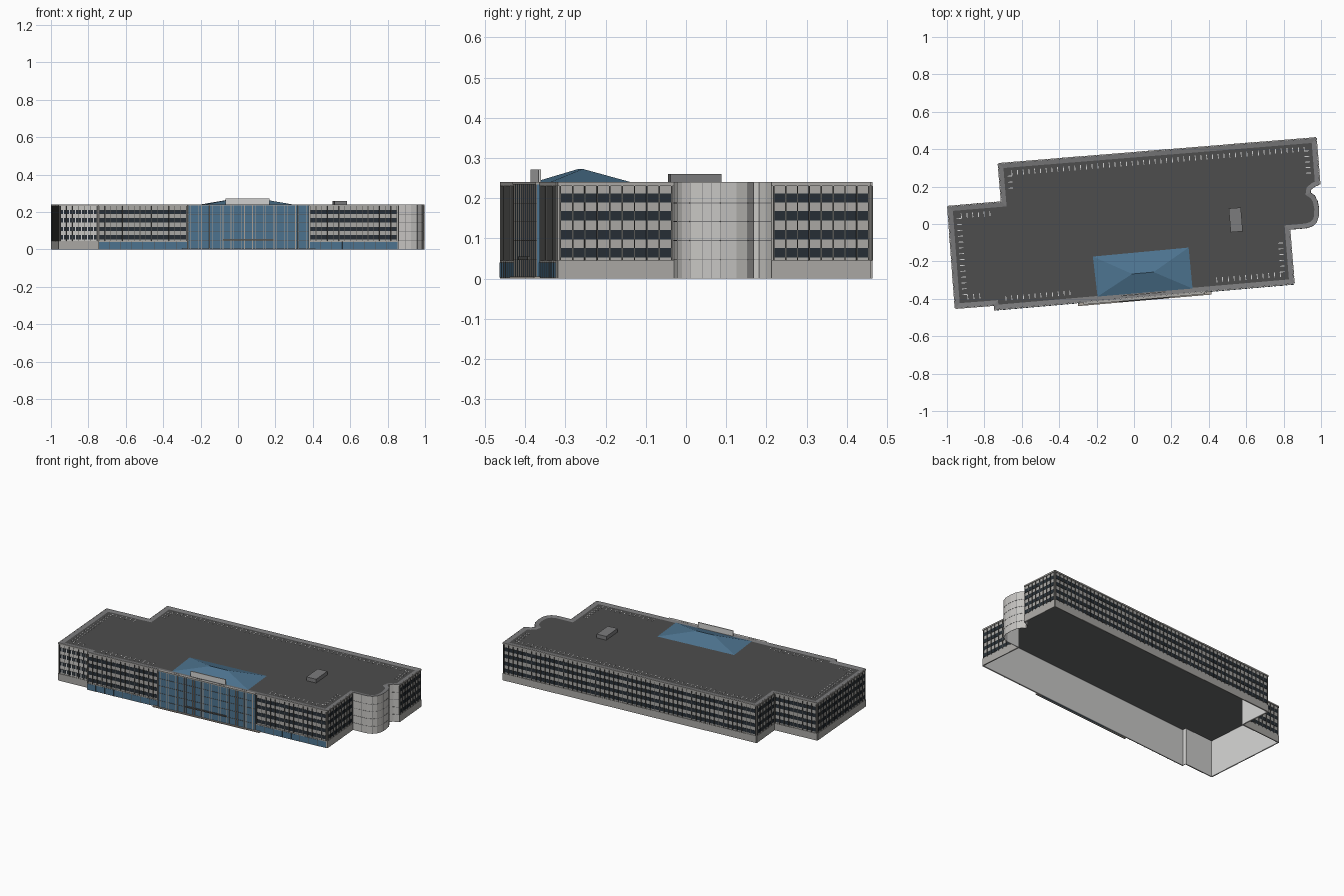
import bpy
import bmesh
import math
from mathutils import Vector

cube = bpy.data.objects.get("Cube")
if cube:
    bpy.data.objects.remove(cube)


def material(name, r, g, b):
    m = bpy.data.materials.new(name)
    m.use_nodes = True
    m.diffuse_color = (r, g, b, 1)
    m.node_tree.nodes["Principled BSDF"].inputs["Base Color"].default_value = (r, g, b, 1)
    return m


WALL = material("wall grey", 0.41, 0.40, 0.38)
PANEL = material("bay panel grey", 0.58, 0.57, 0.55)
PARAPET = material("parapet grey", 0.20, 0.20, 0.205)
ROOF = material("roof charcoal", 0.075, 0.075, 0.075)
CEILING = material("ceiling grey", 0.14, 0.145, 0.15)
FIN = material("fin dark grey", 0.095, 0.095, 0.09)
WINDOW = material("window navy", 0.02, 0.028, 0.036)
GLASS = material("glass blue", 0.075, 0.175, 0.28)
MULLION = material("mullion taupe", 0.40, 0.36, 0.32)
LIGHT = material("light trim", 0.65, 0.65, 0.645)

TOP = 0.24
ROOF_Z = 0.236
BASE = 0.045
HEAD = 0.231
PITCH = 0.031
WINDOW_ROWS = [0.053, 0.098, 0.145, 0.189]
FLOOR_LINES = [0.046, 0.094, 0.141, 0.187]

# Outline, counter-clockwise from the front left-hand wing
wing_front = [(-0.955, -0.45), (-0.75, -0.434)]
front = [(-0.748, -0.458), (0.855, -0.319)]
side_front = (0.832, -0.03)
bay = [(0.925, -0.022), (0.958, -0.01), (0.978, 0.01), (0.988, 0.04), (0.989, 0.085),
       (0.981, 0.125), (0.966, 0.153), (0.944, 0.168), (0.946, 0.182), (0.964, 0.198)]
back = [(0.993, 0.212), (0.973, 0.46), (-0.725, 0.322), (-0.708, 0.117), (-0.995, 0.093)]
outline = [Vector(p) for p in wing_front + front + [side_front] + bay + back]

parts = {}


def part(name, mat):
    """Mesh that collects the pieces of one part."""
    if name not in parts:
        parts[name] = (bmesh.new(), mat)
    return parts[name][0]


def edge_box(name, mat, p, q, a, b, z0, z1, d0, d1):
    """Box along wall p-q, from a to b along it, d0 to d1 outward."""
    bm = part(name, mat)
    along = (q - p).normalized()
    out = Vector((along.y, -along.x))
    rings = []
    for z in (z0, z1):
        flat = [p + along * s + out * d for s, d in ((a, d1), (b, d1), (b, d0), (a, d0))]
        rings.append([bm.verts.new((v.x, v.y, z)) for v in flat])
    low, high = rings
    bm.faces.new(low[::-1])
    bm.faces.new(high)
    for i in range(4):
        j = (i + 1) % 4
        bm.faces.new((low[i], low[j], high[j], high[i]))


def facade(p, q, a, b, light=False):
    """Plinth, cornice, window bands, fins and roof ticks on part of a wall."""
    edge_box("plinth", WALL, p, q, a, b, 0, BASE, 0.0005, 0.0042)
    edge_box("cornice", WALL, p, q, a, b, HEAD, TOP, 0.0005, 0.0042)
    if light:
        edge_box("wing_spandrels", PANEL, p, q, a, b, BASE, HEAD, 0.0002, 0.0004)
    count = max(2, round((b - a - 0.012) / PITCH))
    step = (b - a - 0.012) / count
    for z in WINDOW_ROWS:
        edge_box("windows", WINDOW, p, q, a + 0.006, b - 0.006, z, z + 0.023, 0.0005, 0.0015)
        for i in range(count if light else 0):
            m = a + 0.006 + (i + 0.5) * step
            edge_box("light_mullions", LIGHT, p, q, m - 0.003, m + 0.003,
                     z, z + 0.023, 0.0005, 0.003)
    for i in range(count + 1):
        s = a + 0.006 + i * step
        edge_box("window_fins", FIN, p, q, s - 0.0016, s + 0.0016, BASE, HEAD, 0.0005, 0.005)
        if 1 < i < count - 1:
            edge_box("roof_ticks", LIGHT, p, q, s - 0.0022, s + 0.0022,
                     ROOF_Z, ROOF_Z + 0.0015, -0.068, -0.042)


# Open-bottomed shell: walls, parapet ring and sunken roof
bm = bmesh.new()
low = [bm.verts.new((v.x, v.y, 0)) for v in outline]
high = [bm.verts.new((v.x, v.y, TOP)) for v in outline]
n = len(outline)
bay_start = 4
bay_end = bay_start + len(bay)
for i in range(n):
    j = (i + 1) % n
    f = bm.faces.new((low[i], low[j], high[j], high[i]))
    f.material_index = 1 if bay_start <= i <= bay_end else 0
roof = bm.faces.new(high)
roof.material_index = 3
bm.normal_update()
ring = bmesh.ops.inset_region(bm, faces=[roof], thickness=0.025, use_even_offset=True)
for f in ring["faces"]:
    f.material_index = 2
for v in roof.verts:
    v.co.z = ROOF_Z
mesh = bpy.data.meshes.new("building_shell")
bm.to_mesh(mesh)
bm.free()
for m in (WALL, PANEL, PARAPET, ROOF):
    mesh.materials.append(m)
bpy.context.collection.objects.link(bpy.data.objects.new("building_shell", mesh))

# Inner lining and ceiling
for i in range(n):
    p, q = outline[i], outline[(i + 1) % n]
    edge_box("inner_lining", LIGHT, p, q, 0.001, (q - p).length - 0.001, 0, 0.233, -0.003, -0.001)
ceiling = part("ceiling", CEILING)
ceiling.faces.new([ceiling.verts.new((v.x, v.y, 0.234)) for v in outline])

# Windowed walls
for i in [0, 3] + list(range(bay_end + 1, n)):
    p, q = outline[i], outline[(i + 1) % n]
    facade(p, q, 0, (q - p).length, light=(i == 0))

# Front: window wings either side of the glass centre
p, q = outline[2], outline[3]
length = (q - p).length
C0, C1 = 0.48, 1.132
for a, b in ((0, C0), (C1, length)):
    facade(p, q, a, b)
    edge_box("ground_floor_glass", GLASS, p, q, a + 0.004, b - 0.004, 0.003, 0.04, 0.0045, 0.0055)
    count = round((b - a) / (2 * PITCH))
    for i in range(1, count):
        s = a + (b - a) * i / count
        edge_box("ground_floor_mullions", FIN, p, q, s - 0.0012, s + 0.0012, 0, 0.043, 0.0055, 0.007)

# Glass centre with paired mullions and floor rails
edge_box("curtain_wall", GLASS, p, q, C0, C1, 0, 0.234, 0.0005, 0.01)
edge_box("curtain_cornice", WALL, p, q, C0, C1, 0.234, TOP, 0.0005, 0.0145)
bays = 11
for i in range(bays + 1):
    middle = C0 + 0.009 + (C1 - C0 - 0.018) * i / bays
    for s in (middle - 0.007, middle + 0.007):
        edge_box("curtain_mullions", MULLION, p, q, s - 0.0018, s + 0.0018, 0, 0.234, 0.01, 0.013)
for z in FLOOR_LINES:
    edge_box("curtain_rails", FIN, p, q, C0, C1, z, z + 0.0018, 0.01, 0.012)

# Entrance canopy, front step and roof sign panel
edge_box("entrance_canopy", FIN, p, q, 0.67, 0.94, 0.047, 0.055, 0.01, 0.0175)
edge_box("front_step", MULLION, p, q, 0.45, 1.165, 0, 0.006, 0.0005, 0.02)
edge_box("sign_panel", LIGHT, p, q, 0.686, 0.921, ROOF_Z, 0.272, -0.018, -0.012)

# Bay panel joints
for i in range(bay_start, bay_end + 1):
    p, q = outline[i], outline[i + 1]
    length = (q - p).length
    for z in FLOOR_LINES:
        edge_box("bay_joints", PARAPET, p, q, 0, length, z, z + 0.002, 0.0002, 0.001)
    count = max(1, round(length / 0.03))
    for k in range(count):
        s = length * k / count
        edge_box("bay_joints", PARAPET, p, q, s, s + 0.001, 0, TOP - 0.002, 0.0002, 0.0006)

# Hipped skylight
sky = part("skylight", GLASS)
base = [sky.verts.new((x, y, ROOF_Z + 0.001)) for x, y in
        ((-0.195, -0.388), (0.313, -0.345), (0.292, -0.126), (-0.22, -0.174))]
r0 = sky.verts.new((-0.01, -0.267, 0.273))
r1 = sky.verts.new((0.105, -0.257, 0.273))
for f in ((base[0], base[1], r1, r0), (base[1], base[2], r1),
          (base[2], base[3], r0, r1), (base[3], base[0], r0), base[::-1]):
    sky.faces.new(f)

# Rooftop plant box, parallel to the front
turn = math.radians(4.7)
along = Vector((math.cos(turn), math.sin(turn)))
start = Vector((0.544, 0.022)) - along * 0.0325
edge_box("plant_box", PARAPET, start, start + along, 0, 0.065, ROOF_Z, 0.26, -0.064, 0.064)

for name, (bm, mat) in parts.items():
    bmesh.ops.recalc_face_normals(bm, faces=bm.faces)
    mesh = bpy.data.meshes.new(name)
    bm.to_mesh(mesh)
    bm.free()
    mesh.materials.append(mat)
    bpy.context.collection.objects.link(bpy.data.objects.new(name, mesh))
